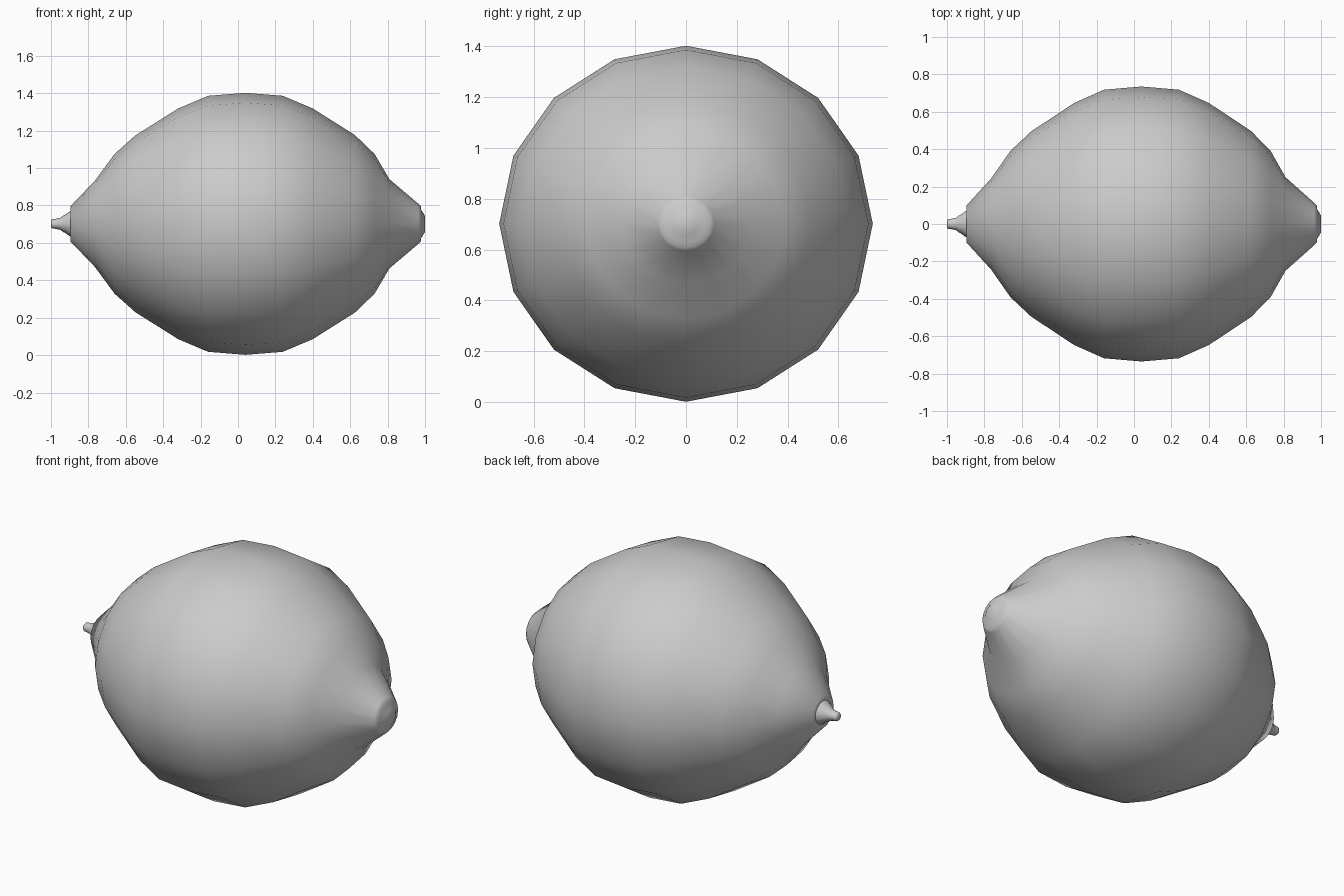
import bpy, bmesh, math

if "Cube" in bpy.data.objects:
    bpy.data.objects.remove(bpy.data.objects["Cube"])

SIDES = 16
CENTRE_Z = 0.702
SQUASH = 0.953  # height relative to width


def lathe_x(name, profile, angle):
    """Revolve (x, radius) points about the x axis, with capped ends."""
    bm = bmesh.new()
    rings = []
    for x, r in profile:
        ring = []
        for i in range(SIDES):
            a = 2 * math.pi * i / SIDES
            ring.append(bm.verts.new((x, r * math.cos(a),
                                      CENTRE_Z + SQUASH * r * math.sin(a))))
        rings.append(ring)
    for a, b in zip(rings, rings[1:]):
        for i in range(SIDES):
            j = (i + 1) % SIDES
            bm.faces.new((a[i], a[j], b[j], b[i]))
    bm.faces.new(rings[0])
    bm.faces.new(rings[-1])
    bmesh.ops.recalc_face_normals(bm, faces=bm.faces[:])
    mesh = bpy.data.meshes.new(name)
    bm.to_mesh(mesh)
    bm.free()
    obj = bpy.data.objects.new(name, mesh)
    bpy.context.collection.objects.link(obj)
    bpy.ops.object.select_all(action='DESELECT')
    bpy.context.view_layer.objects.active = obj
    obj.select_set(True)
    bpy.ops.object.shade_smooth_by_angle(angle=math.radians(angle))
    return obj


# Fruit body: rounded belly, pinched nose with a stepped blunt tip
lathe_x("lemon_body", [
    (-0.895, 0.06), (-0.895, 0.10), (-0.765, 0.242), (-0.66, 0.392),
    (-0.55, 0.495), (-0.32, 0.647), (-0.16, 0.718), (0.04, 0.735),
    (0.24, 0.718), (0.40, 0.647), (0.625, 0.498), (0.73, 0.392),
    (0.81, 0.25), (0.965, 0.112), (0.977, 0.10), (0.979, 0.08),
    (1.0, 0.045)], 50)

# Stem: small tapering stub with a slight ridge
lathe_x("stem", [
    (-0.89, 0.073), (-0.905, 0.066), (-0.925, 0.050), (-0.935, 0.046),
    (-0.95, 0.034), (-0.975, 0.028), (-0.993, 0.026), (-1.0, 0.019)], 50)
